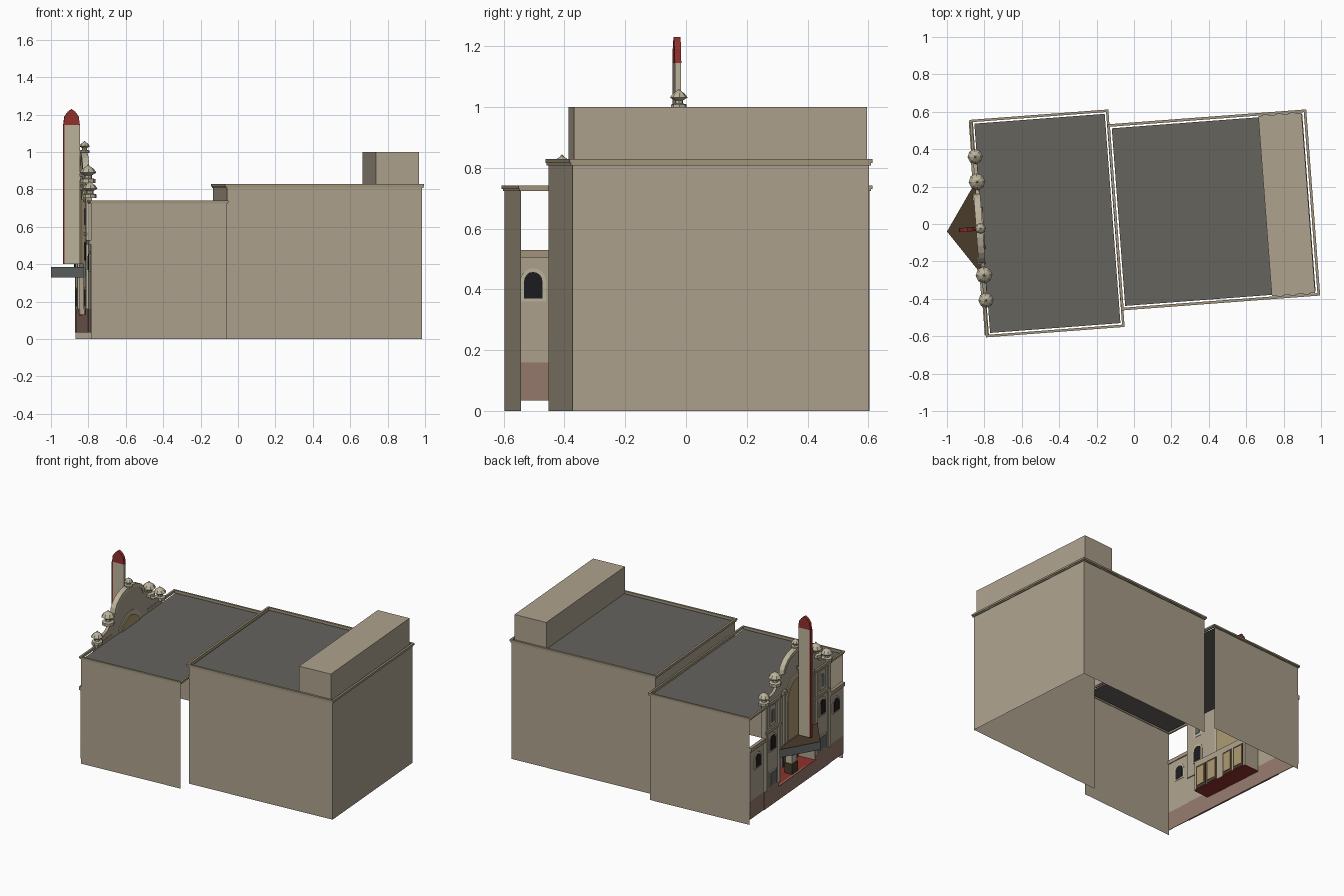
import bpy, bmesh, math
from mathutils import Matrix, Vector

if "Cube" in bpy.data.objects:
    bpy.data.objects.remove(bpy.data.objects["Cube"])

# Local frame: x = depth (street facade at x=-0.83), y = width; whole building is turned 4.3 degrees
TURN = Matrix.Rotation(math.radians(4.3), 4, 'Z')
C = 0.038          # facade centre line
F = -0.832         # facade plane


def material(name, r, g, b):
    m = bpy.data.materials.new(name)
    m.diffuse_color = (r, g, b, 1)
    m.use_nodes = True
    m.node_tree.nodes["Principled BSDF"].inputs["Base Color"].default_value = m.diffuse_color
    return m


TAN = material("tan", .42, .36, .27)
TRIM = material("trim", .36, .30, .20)
CREAM = material("cream", .50, .45, .33)
OCHRE = material("ochre", .40, .31, .16)
ROOF = material("roof", .13, .125, .11)
RED = material("red", .28, .03, .025)
PINK = material("base_stone", .30, .19, .15)
BROWN = material("brown", .07, .045, .025)
GREY = material("grey", .13, .14, .14)
DARK = material("glass", .012, .012, .014)


def finish(name, bm, mat):
    bmesh.ops.recalc_face_normals(bm, faces=bm.faces)
    me = bpy.data.meshes.new(name)
    bm.transform(TURN)
    bm.to_mesh(me)
    bm.free()
    me.materials.append(mat)
    ob = bpy.data.objects.new(name, me)
    bpy.context.collection.objects.link(ob)
    return ob


def prism(name, pts, offset, mat):
    """Polygon of 3D points, extruded along offset (flat face if offset is None)."""
    bm = bmesh.new()
    f = bm.faces.new([bm.verts.new(p) for p in pts])
    if offset:
        new = bmesh.ops.extrude_face_region(bm, geom=[f])['geom']
        bmesh.ops.translate(bm, vec=Vector(offset),
                            verts=[v for v in new if isinstance(v, bmesh.types.BMVert)])
        if f.is_valid is False or len(bm.faces) < len(pts) + 2:
            bm.faces.new([v for v in bm.verts][:len(pts)])
    return finish(name, bm, mat)


def box(name, x0, x1, y0, y1, z0, z1, mat):
    return prism(name, [(x0, y0, z0), (x1, y0, z0), (x1, y1, z0), (x0, y1, z0)], (0, 0, z1 - z0), mat)


def plate(name, prof, x0, x1, mat):
    """Facade plate from a (width offset, height) profile."""
    return prism(name, [(x0, C + w, z) for w, z in prof], (x1 - x0, 0, 0), mat)


def panel(name, w0, w1, z0, z1, x0, x1, mat):
    return plate(name, [(w0, z0), (w1, z0), (w1, z1), (w0, z1)], x0, x1, mat)


def wall(name, a, b, z0, z1, mat=TAN):
    return prism(name, [(*a, z0), (*b, z0), (*b, z1), (*a, z1)], None, mat)


def arch(w, r, z0, z1, n=8):
    pts = [(w - r, z0), (w + r, z0)]
    return pts + [(w + r * math.cos(math.pi * i / n), z1 - r + r * math.sin(math.pi * i / n))
                  for i in range(n + 1)]


def cornice(name, x0, x1, y0, y1, z, h, out):
    """Hollow two-step moulding around a block."""
    bm = bmesh.new()
    rings = []
    for o, zz in [(0, z), (out * .6, z), (out * .6, z + h * .4), (out, z + h * .4), (out, z + h), (-.004, z + h), (-.004, z)]:
        rings.append([bm.verts.new(p) for p in ((x0 - o, y0 - o, zz), (x1 + o, y0 - o, zz),
                                                (x1 + o, y1 + o, zz), (x0 - o, y1 + o, zz))])
    for k in range(len(rings)):
        a, b = rings[k], rings[(k + 1) % len(rings)]
        for i in range(4):
            j = (i + 1) % 4
            bm.faces.new((a[i], a[j], b[j], b[i]))
    return finish(name, bm, TRIM)


def finial(name, w, z, s):
    bm = bmesh.new()
    prof = [(.0, 0), (.4, 0), (.4, .2), (.2, .25), (.2, .4), (.45, .55), (.3, .75), (.08, .9), (0, 1)]
    vs = [bm.verts.new((r * s, 0, h * s)) for r, h in prof]
    es = [bm.edges.new(p) for p in zip(vs, vs[1:])]
    bmesh.ops.spin(bm, geom=vs + es, cent=(0, 0, 0), axis=(0, 0, 1), angle=math.tau, steps=8, use_merge=True)
    bmesh.ops.remove_doubles(bm, verts=bm.verts, dist=1e-5)
    bmesh.ops.translate(bm, verts=bm.verts, vec=(F + .012, C + w, z))
    return finish(name, bm, CREAM)


# Front block: thin walls open at the back, inset roof, cornice
fx0, fx1, fy0, fy1 = -.826, -.1, -.536, .612
wall("front_block_right_wall", (fx0, fy0), (fx1, fy0), 0, .73)
wall("front_block_left_wall", (fx0, fy1), (fx1, fy1), 0, .73)
cornice("front_block_cornice", fx0, fx1, fy0, fy1, .724, .017, .009)
prism("front_roof", [(fx0 + .015, fy0 + .013, .728), (fx1 - .012, fy0 + .013, .728),
                     (fx1 - .012, fy1 - .013, .728), (fx0 + .015, fy1 - .013, .728)], None, ROOF)

# Rear auditorium block
rx0, rx1, ry0, ry1 = -.093, .954, -.446, .532
wall("rear_block_right_wall", (rx0, ry0), (rx1, ry0), 0, .815)
wall("rear_block_left_wall", (rx0, ry1), (rx1, ry1), 0, .815)
wall("rear_block_back_wall", (rx1, ry0), (rx1, ry1), 0, .815)
wall("rear_block_step_wall", (rx0, ry0), (rx0, ry1), .73, .815)
cornice("rear_block_cornice", rx0, rx1, ry0, ry1, .808, .02, .01)
prism("rear_roof", [(rx0 + .013, ry0 + .013, .815), (rx1 - .013, ry0 + .013, .815),
                    (rx1 - .013, ry1 - .013, .815), (rx0 + .013, ry1 - .013, .815)], None, ROOF)
box("stage_house", .706, .938, -.44, .526, .81, 1.0, TAN)

# Facade centre: stepped and arched gable above the entrance opening
half = [(.4, .33), (.4, .755), (.37, .755), (.35, .78), (.27, .80), (.24, .83), (.235, .87), (.185, .885)]
half += [(.175 * math.cos(a), .89 + .11 * math.sin(a)) for a in [math.pi / 2 * i / 6 for i in range(7)]]
gable = half + [(-w, z) for w, z in half[-2::-1]]
plate("facade_gable_wall", gable, F, F + .02, TAN)
rim = [(.185 * math.cos(math.pi * i / 12), .885 + .116 * math.sin(math.pi * i / 12)) for i in range(13)]
rim += [(w * .86, .885 + (z - .885) * .8) for w, z in reversed(rim)]
plate("gable_arch_trim", rim, F - .012, F + .024, CREAM)
panel("base_course", -.4, .4, .035, .13, F, F + .012, PINK)

# Central arched niche
plate("niche_surround", arch(0, .15, .40, .83, 12), F - .006, F + .024, CREAM)
plate("niche_panel", arch(0, .125, .40, .80, 12), F - .009, F + .03, OCHRE)
for i in (-1, 1):
    panel("niche_column", i * .17 - .012, i * .17 + .012, .40, .76, F - .014, F, CREAM)
    panel("niche_capital", i * .17 - .02, i * .17 + .02, .745, .77, F - .018, F, TRIM)

# Mirrored side parts
for s in (-1, 1):
    a, b = sorted((s * .225, s * .4))
    panel("entrance_pier_base", a, b, .13, .16, F, F + .012, PINK)
    panel("entrance_pier", a, b, .16, .33, F, F + .012, TAN)
    a, b = sorted((s * .4, s * .574))
    panel("wing_base", a, b, .035, .16, F + .004, F + .008, PINK)
    panel("wing_wall", a, b, .16, .505, F + .004, F + .008, TAN)
    panel("wing_cornice", a, b, .505, .53, F - .008, F + .014, TRIM)
    w = s * .48
    plate("wing_window_frame", arch(w, .042, .36, .47), F - .002, F + .01, CREAM)
    plate("wing_window", arch(w, .03, .37, .457), F - .005, F + .012, DARK)
    w = s * .305
    plate("tower_window_frame", arch(w, .042, .41, .535), F - .006, F + .022, CREAM)
    plate("tower_window", arch(w, .03, .42, .52), F - .009, F + .024, DARK)
    panel("tower_upper_frame", w - .035, w + .035, .59, .72, F - .006, F + .022, CREAM)
    plate("tower_upper_window", arch(w, .018, .61, .70), F - .009, F + .024, GREY)
    panel("poster_frame", w - .045, w + .045, .17, .275, F - .008, F, CREAM)
    panel("poster", w - .035, w + .035, .18, .265, F - .011, F, GREY)
    panel("tower_string_course", s * .305 - .095, s * .305 + .095, .55, .57, F - .01, F, TRIM)
    panel("tower_top_course", s * .305 - .095, s * .305 + .095, .735, .755, F - .012, F + .022, TRIM)
    for e in (.225, .385):
        panel("tower_pilaster", s * e - .014, s * e + .014, .16, .735, F - .009, F, CREAM)
    finial("tower_finial", s * .385, .755, .09)
    finial("shoulder_finial", s * .25, .835, .1)
finial("top_finial", 0, .995, .065)

# Recessed entrance with doors and ticket booth
box("entrance_floor", F, F + .125, C - .225, C + .225, .124, .13, RED)
panel("entrance_back_wall", -.225, .225, .13, .33, F + .122, F + .126, TAN)
for s in (-1, 1):
    wall("entrance_side_wall", (F, C + s * .225), (F + .125, C + s * .225), .13, .33)
    for w in (.07, .165):
        panel("door_frame", s * w - .042, s * w + .042, .13, .29, F + .116, F + .13, BROWN)
        panel("door_glass", s * w - .03, s * w + .03, .15, .275, F + .113, F + .133, OCHRE)
box("ticket_booth", F + .015, F + .07, C - .035, C + .035, .13, .2, BROWN)
box("ticket_booth_window", F + .02, F + .065, C - .03, C + .03, .2, .26, CREAM)
box("ticket_booth_top", F + .012, F + .073, C - .038, C + .038, .26, .275, TRIM)

# Triangular marquee
tri = [(-1.0, C - .003), (F - .006, C - .24), (F + .01, C - .24), (F + .01, C + .235), (F - .006, C + .235)]
prism("marquee_band", [(x, y, .33) for x, y in tri], (0, 0, .053), GREY)
prism("marquee_top", [(x, y, .383) for x, y in tri], (0, 0, .003), BROWN)

# Vertical blade sign with pointed cap
sx0, sx1, sy = -.934, -.846, C - .011
box("blade_sign", sx0, sx1, sy, sy + .02, .4, 1.145, CREAM)
box("blade_sign_edge", sx0 - .002, sx0 + .006, sy - .001, sy + .021, .4, 1.145, RED)
mid = (sx0 + sx1) / 2
cap = [(sx0, 1.145), (sx1, 1.145), (sx1 - .006, 1.19), (mid + .02, 1.215), (mid, 1.23), (mid - .02, 1.215), (sx0 + .006, 1.19)]
prism("blade_sign_cap", [(x, sy - .001, z) for x, z in cap], (0, .022, 0), RED)
box("blade_sign_bracket", sx1, F + .004, C - .005, C + .005, .85, .87, GREY)
